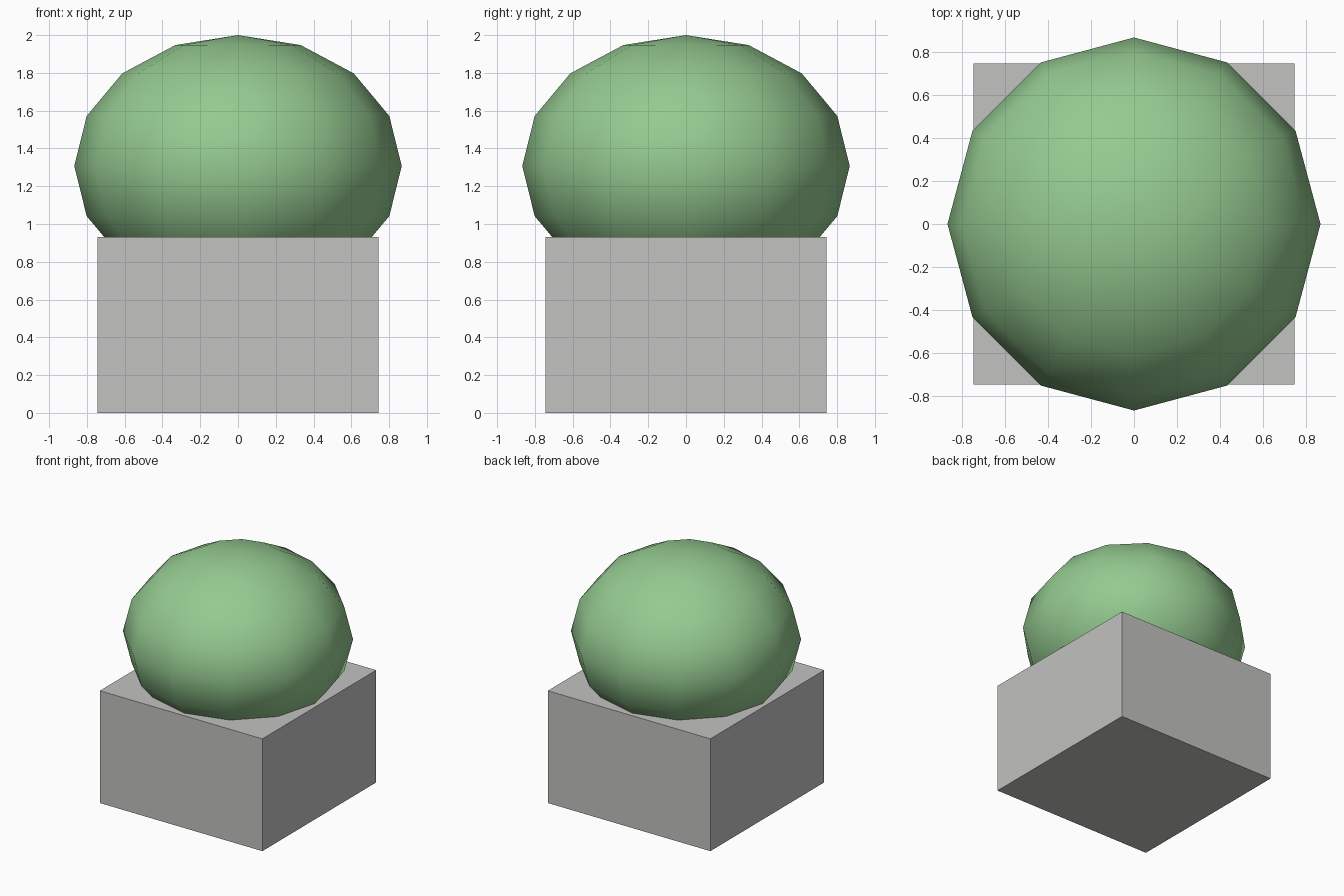
import bpy

if "Cube" in bpy.data.objects:
    bpy.data.objects.remove(bpy.data.objects["Cube"])


def material(name, color):
    mat = bpy.data.materials.new(name)
    mat.diffuse_color = (*color, 1.0)
    mat.use_nodes = True
    mat.node_tree.nodes["Principled BSDF"].inputs["Base Color"].default_value = mat.diffuse_color
    return mat


def finish(name, mat):
    obj = bpy.context.object
    obj.name = name
    obj.data.materials.append(mat)
    return obj


grey = material("stone grey", (0.54, 0.54, 0.53))
green = material("leaf green", (0.30, 0.59, 0.28))

# Square planter box
SIDE, HEIGHT = 1.49, 0.93
bpy.ops.mesh.primitive_cube_add(size=1, location=(0, 0, HEIGHT / 2))
bpy.context.object.scale = (SIDE, SIDE, HEIGHT)
finish("planter_box", grey)

# Rounded, slightly flattened bush sunk into the box
bpy.ops.mesh.primitive_uv_sphere_add(segments=12, ring_count=8, radius=1,
                                     location=(0, 0, 1.307))
bpy.context.object.scale = (0.867, 0.867, 0.693)
finish("bush", green)
bpy.ops.object.shade_smooth()
